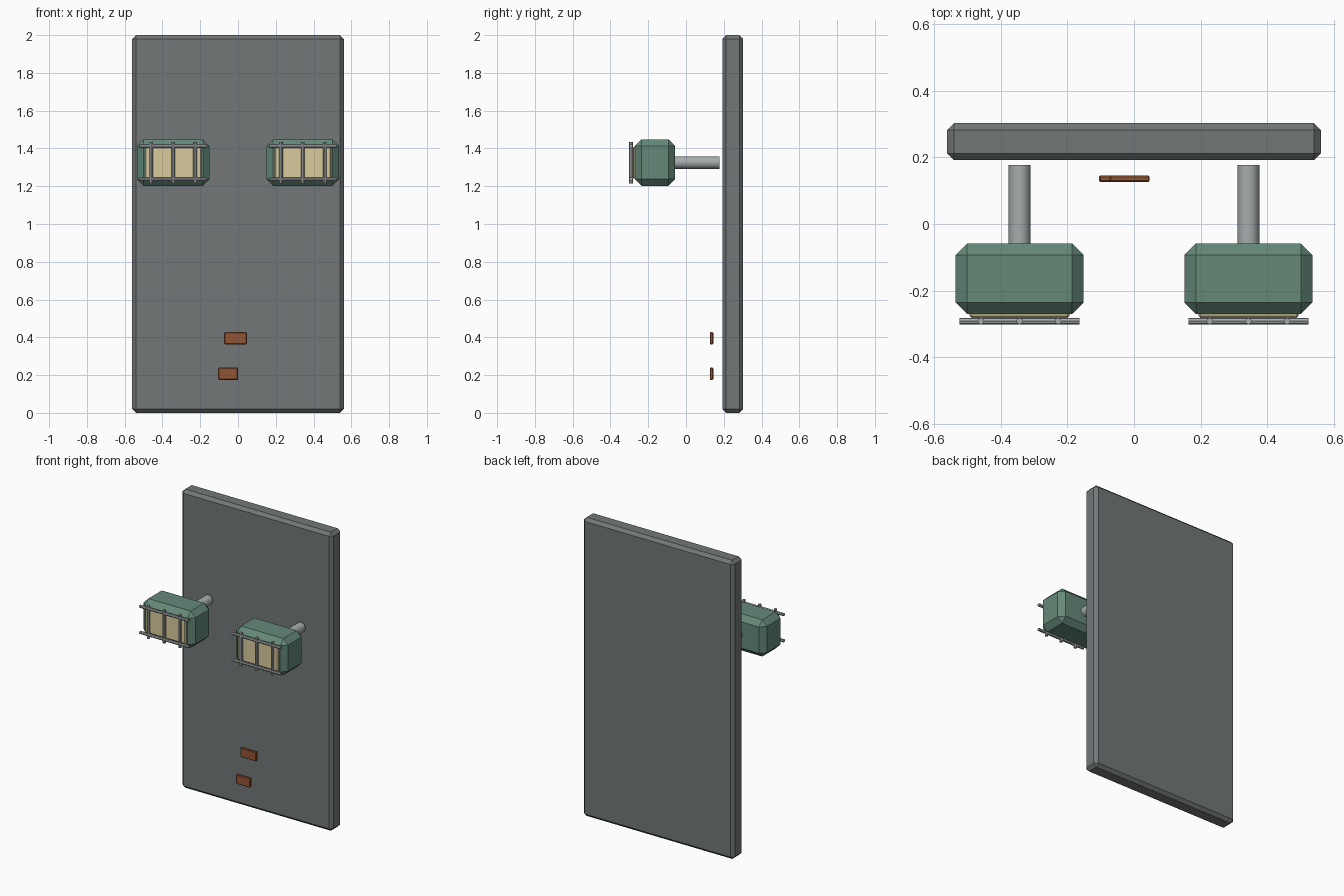
import bpy
from math import pi

if "Cube" in bpy.data.objects:
    bpy.data.objects.remove(bpy.data.objects["Cube"])


def material(name, rgb):
    m = bpy.data.materials.new(name)
    m.diffuse_color = (*rgb, 1)
    m.use_nodes = True
    m.node_tree.nodes["Principled BSDF"].inputs["Base Color"].default_value = m.diffuse_color
    return m


GREEN = material("green_paint", (0.13, 0.25, 0.19))
CREAM = material("cream_glass", (0.70, 0.60, 0.34))
RUST = material("rust", (0.28, 0.09, 0.035))
STEEL = material("steel", (0.38, 0.41, 0.41))
SLATE = material("slate", (0.17, 0.185, 0.19))


def finish(name, mat, bevel):
    o = bpy.context.object
    o.name = name
    o.data.materials.append(mat)
    if bevel:
        b = o.modifiers.new("chamfer", 'BEVEL')
        b.width, b.segments = bevel, 1
        b.limit_method = 'ANGLE'
        b.angle_limit = pi / 3
    return o


def box(name, x, y, z, mat, bevel=0):
    """Chamfered box from (min, max) ranges."""
    mid = [(r[0] + r[1]) / 2 for r in (x, y, z)]
    bpy.ops.mesh.primitive_cube_add(size=1, location=mid)
    bpy.context.object.scale = [r[1] - r[0] for r in (x, y, z)]
    bpy.ops.object.transform_apply(location=False, rotation=False, scale=True)
    return finish(name, mat, bevel)


def rod(name, centre, radius, length, axis, mat, sides, bevel=0):
    rot = {'x': (0, pi / 2, 0), 'y': (pi / 2, 0, 0), 'z': (0, 0, 0)}[axis]
    bpy.ops.mesh.primitive_cylinder_add(vertices=sides, radius=radius, depth=length,
                                        location=centre, rotation=rot)
    bpy.ops.object.shade_smooth_by_angle(angle=pi / 5)
    return finish(name, mat, bevel)


# Back panel
box("back_panel", (-0.56, 0.56), (0.192, 0.302), (0, 2), SLATE, 0.02)

# Two caged lamps on stems
Z = 1.325
for side, cx in (("left", -0.343), ("right", 0.343)):
    box(side + "_lamp_housing", (cx - 0.192, cx + 0.192), (-0.27, -0.058),
        (Z - 0.123, Z + 0.123), GREEN, 0.035)
    box(side + "_lamp_lens", (cx - 0.15, cx + 0.15), (-0.281, -0.255),
        (Z - 0.085, Z + 0.085), CREAM, 0.006)
    rod(side + "_lamp_stem", (cx, 0.0535, Z), 0.033, 0.247, 'y', STEEL, 16)
    # Protective cage: two rails and three uprights
    for i, dz in enumerate((-0.0875, 0.0875)):
        rod(f"{side}_cage_rail_{i}", (cx, -0.291, Z + dz), 0.01, 0.36, 'x', STEEL, 8)
    for i, dx in enumerate((-0.116, 0, 0.116)):
        rod(f"{side}_cage_upright_{i}", (cx + dx, -0.291, Z), 0.01, 0.22, 'z', STEEL, 8)

# Rust patches floating before the panel
box("upper_rust_patch", (-0.073, 0.047), (0.126, 0.145), (0.363, 0.427), RUST, 0.004)
box("lower_rust_patch", (-0.105, 0.0), (0.126, 0.145), (0.175, 0.239), RUST, 0.004)
